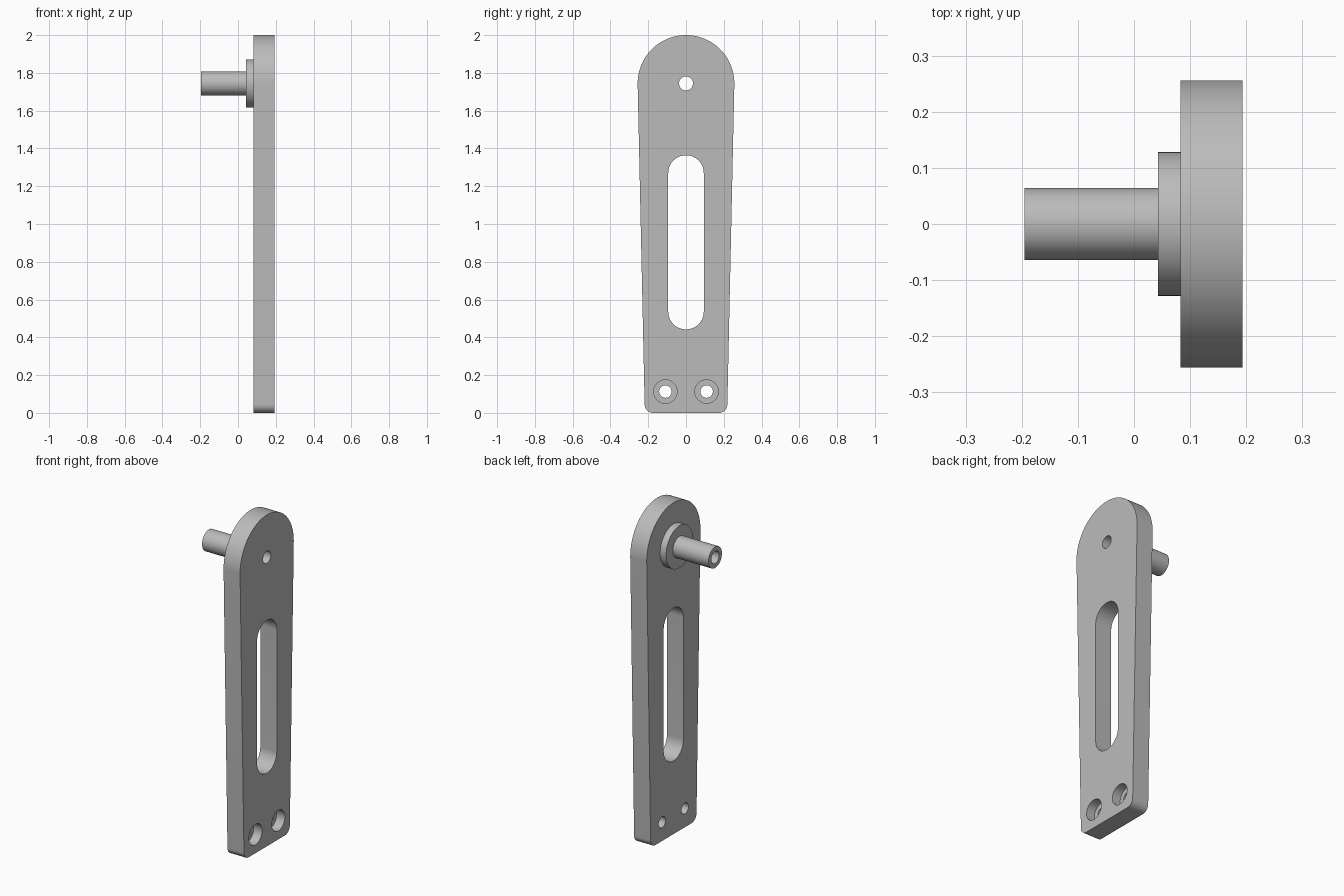
import bpy
import bmesh
from math import sin, cos, pi, radians

cube = bpy.data.objects.get("Cube")
if cube:
    bpy.data.objects.remove(cube)

steel = bpy.data.materials.new("grey steel")
steel.use_nodes = True
grey = (0.5, 0.5, 0.5, 1)
steel.diffuse_color = grey
steel.node_tree.nodes["Principled BSDF"].inputs["Base Color"].default_value = grey

PLATE_IN, PLATE_OUT = 0.083, 0.193
PIVOT_Z, HEAD_R = 1.744, 0.256


def arc(y, z, r, start, end, steps=24):
    """Points of an arc in the YZ plane, angles in degrees."""
    angles = [radians(start + (end - start) * i / steps) for i in range(steps + 1)]
    return [(y + r * cos(a), z + r * sin(a)) for a in angles]


def circle(y, z, r):
    return arc(y, z, r, 0, 360, 64)[:-1]


def prism(name, outline, x0, x1):
    """Extrude a YZ outline along X."""
    bm = bmesh.new()
    face = bm.faces.new([bm.verts.new((x0, y, z)) for y, z in outline])
    grown = bmesh.ops.extrude_face_region(bm, geom=[face])["geom"]
    verts = [g for g in grown if isinstance(g, bmesh.types.BMVert)]
    bmesh.ops.translate(bm, verts=verts, vec=(x1 - x0, 0, 0))
    bmesh.ops.recalc_face_normals(bm, faces=bm.faces)
    mesh = bpy.data.meshes.new(name)
    bm.to_mesh(mesh)
    bm.free()
    mesh.materials.append(steel)
    obj = bpy.data.objects.new(name, mesh)
    bpy.context.collection.objects.link(obj)
    return obj


def activate(obj):
    bpy.ops.object.select_all(action="DESELECT")
    obj.select_set(True)
    bpy.context.view_layer.objects.active = obj


def cut(obj, outline, x0, x1):
    cutter = prism("cutter", outline, x0, x1)
    cutter.hide_render = True
    mod = obj.modifiers.new("cut", "BOOLEAN")
    mod.operation, mod.solver, mod.object = "DIFFERENCE", "EXACT", cutter
    activate(obj)
    bpy.ops.object.modifier_apply(modifier=mod.name)
    bpy.data.objects.remove(cutter)


# Tapered arm with a round head and rounded foot corners
corner, foot = 0.045, 0.219
outline = (arc(0, PIVOT_Z, HEAD_R, -1.2, 181.2, 96)
           + arc(corner - foot, corner, corner, 181.2, 270, 16)
           + arc(foot - corner, corner, corner, 270, 358.8, 16))
arm = prism("arm_plate", outline, PLATE_IN, PLATE_OUT)

# Long slot
slot_r = 0.094
slot = arc(0, 1.364 - slot_r, slot_r, 0, 180, 40) + arc(0, 0.442 + slot_r, slot_r, 180, 360, 40)
cut(arm, slot, 0, 0.3)

# Counterbored mounting holes
for side in (-1, 1):
    cut(arm, circle(side * 0.109, 0.113, 0.033), 0, 0.3)
    cut(arm, circle(side * 0.109, 0.113, 0.062), 0.138, 0.3)

# Shoulder and hollow pin, bored through together with the arm
shoulder = prism("pivot_shoulder", circle(0, PIVOT_Z, 0.128), 0.043, PLATE_IN)
pin = prism("pivot_pin", circle(0, PIVOT_Z, 0.064), -0.195, 0.043)
for part in (arm, shoulder, pin):
    cut(part, circle(0, PIVOT_Z, 0.037), -0.3, 0.3)
    activate(part)
    bpy.ops.object.shade_smooth_by_angle(angle=radians(30))
